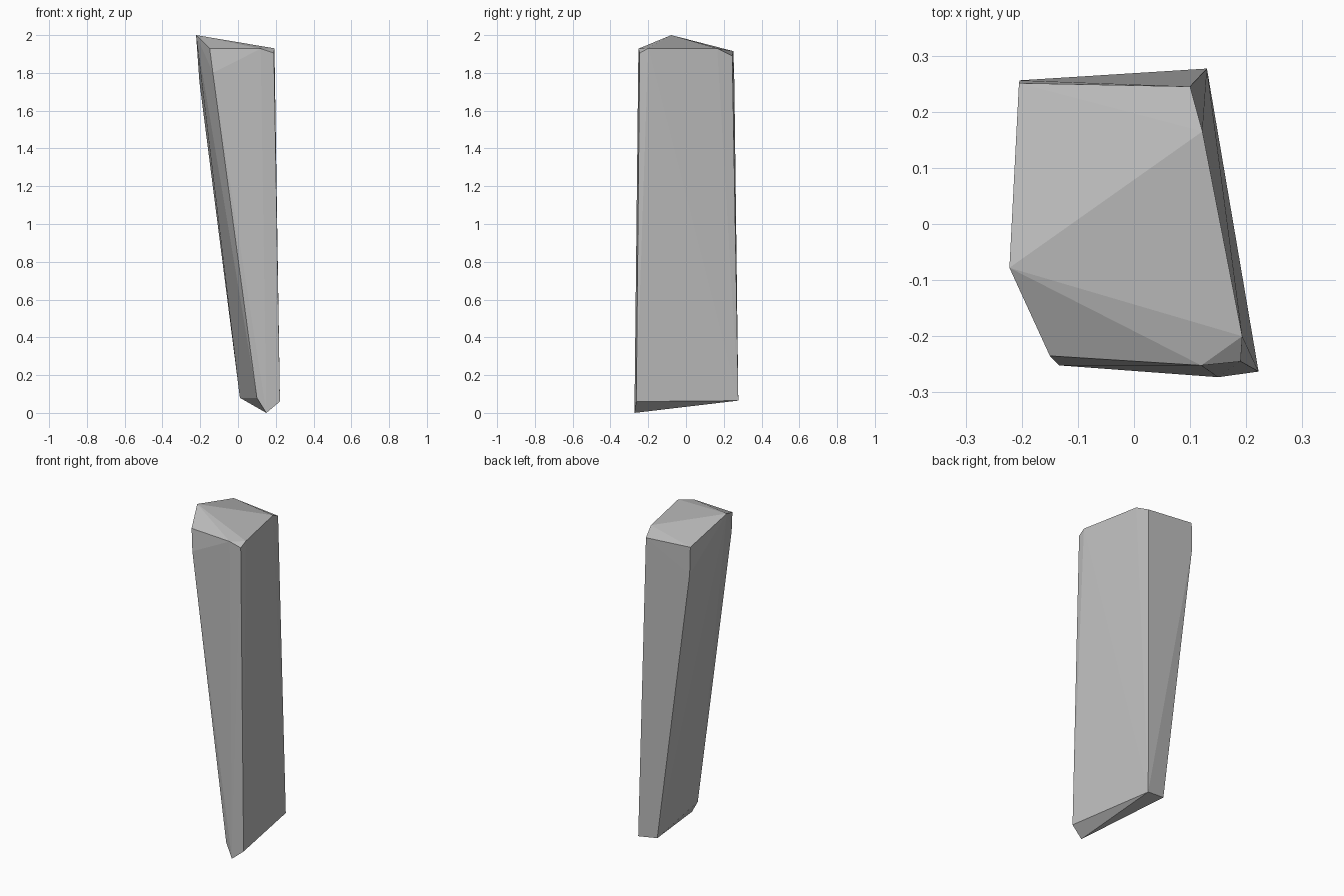
import bpy
import bmesh

cube = bpy.data.objects.get("Cube")
if cube:
    bpy.data.objects.remove(cube, do_unlink=True)

# Grey stone colour
stone = bpy.data.materials.new("grey stone")
stone.use_nodes = True
grey = (0.5, 0.5, 0.5, 1)
stone.diffuse_color = grey
stone.node_tree.nodes["Principled BSDF"].inputs["Base Color"].default_value = grey

# Corners of the shard: chipped crown, shoulders below it, slanted foot
crown = [(-.222, -.078, 2), (-.205, .251, 1.915), (.1, .245, 1.89),
         (.122, .165, 1.93), (.193, -.2, 1.93), (.19, -.245, 1.905),
         (.12, -.252, 1.928), (-.15, -.235, 1.93)]
shoulders = [(-.133, -.252, 1.8), (-.204, .256, 1.75)]
foot = [(.15, -.273, 0), (.222, -.263, .06), (.13, .277, .065),
        (.01, .264, .08), (.1, -.257, .08)]

# Stone shard: flat-sided hull around the corners
bm = bmesh.new()
for corner in crown + shoulders + foot:
    bm.verts.new(corner)
hull = bmesh.ops.convex_hull(bm, input=bm.verts[:])
loose = {e for e in hull["geom_interior"] + hull["geom_unused"]
         if isinstance(e, bmesh.types.BMVert)}
bmesh.ops.delete(bm, geom=list(loose), context="VERTS")
bmesh.ops.recalc_face_normals(bm, faces=bm.faces[:])

mesh = bpy.data.meshes.new("stone_shard")
bm.to_mesh(mesh)
bm.free()
mesh.materials.append(stone)
shard = bpy.data.objects.new("stone_shard", mesh)
bpy.context.collection.objects.link(shard)
